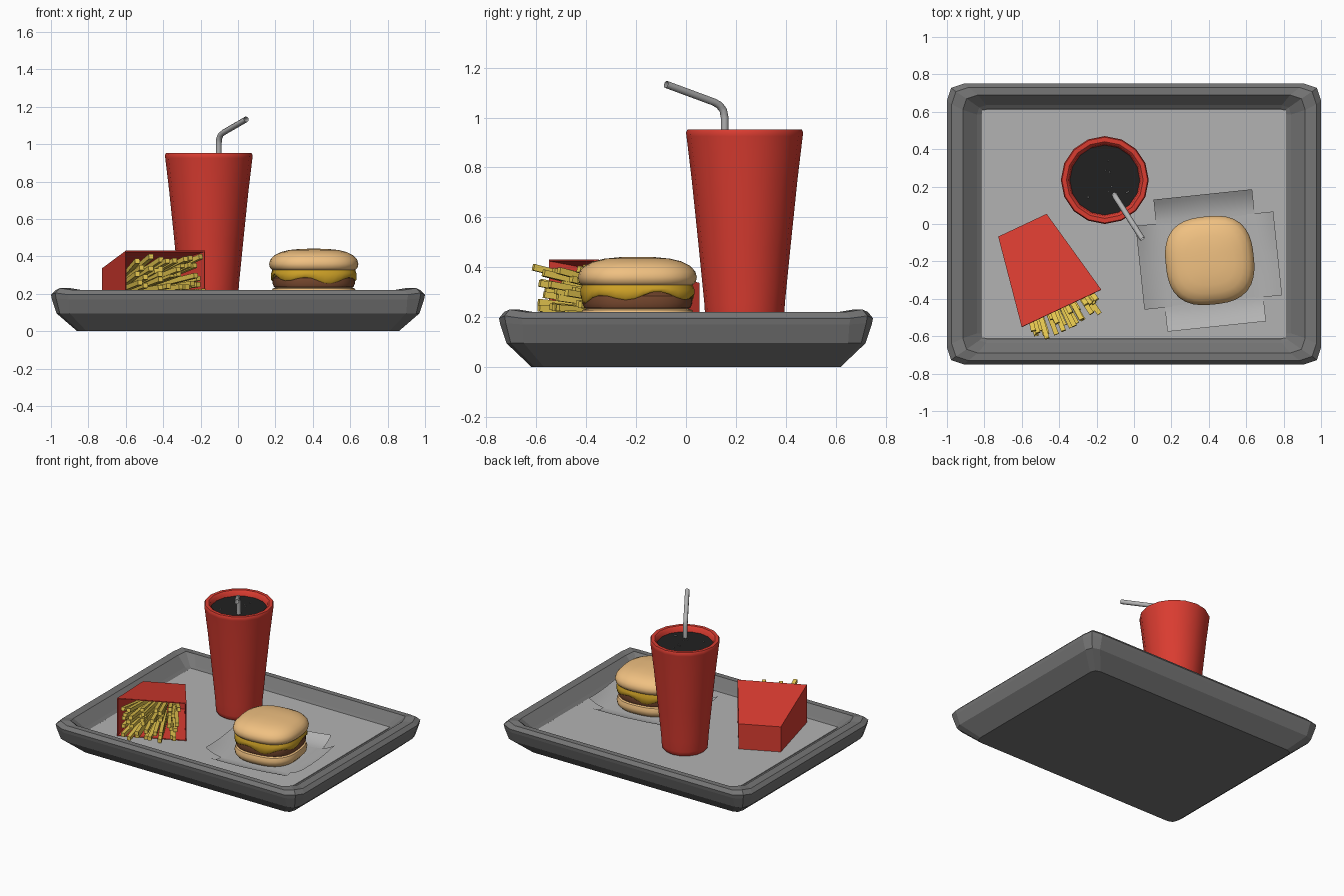
import bpy, bmesh, math, random
from math import sin, cos, pi, radians
from mathutils import Matrix, Vector

if "Cube" in bpy.data.objects:
    bpy.data.objects.remove(bpy.data.objects["Cube"])

random.seed(4)


def material(name, rgb):
    m = bpy.data.materials.new(name)
    m.diffuse_color = (*rgb, 1)
    m.use_nodes = True
    m.node_tree.nodes["Principled BSDF"].inputs["Base Color"].default_value = m.diffuse_color
    return m


RED = material("red_card", (0.70, 0.045, 0.03))
BUN = material("bun", (0.87, 0.53, 0.22))
PATTY = material("patty", (0.20, 0.07, 0.03))
CHEESE = material("cheese", (0.62, 0.36, 0.02))
FRY = material("fry", (0.80, 0.58, 0.08))
DRINK = material("drink", (0.015, 0.015, 0.015))
TRAY = material("tray_grey", (0.18, 0.18, 0.18))
PAPER = material("paper_grey", (0.45, 0.45, 0.45))


def finish(name, bm, mat, smooth=None, matrix=None):
    bmesh.ops.recalc_face_normals(bm, faces=bm.faces)
    me = bpy.data.meshes.new(name)
    bm.to_mesh(me)
    bm.free()
    if smooth:
        me.shade_smooth()
        me.set_sharp_from_angle(angle=radians(smooth))
    me.materials.append(mat)
    ob = bpy.data.objects.new(name, me)
    bpy.context.collection.objects.link(ob)
    if matrix:
        ob.matrix_world = matrix
    return ob


def loft(name, rings, mat, smooth=None, matrix=None):
    """Skin a list of equal-length point rings and cap both ends."""
    bm = bmesh.new()
    loops = [[bm.verts.new(p) for p in ring] for ring in rings]
    n = len(loops[0])
    for a, b in zip(loops, loops[1:]):
        for i in range(n):
            bm.faces.new((a[i], a[(i + 1) % n], b[(i + 1) % n], b[i]))
    bm.faces.new(loops[0])
    bm.faces.new(loops[-1])
    return finish(name, bm, mat, smooth, matrix)


def round_ring(r, z, n, power=2.0):
    """Circle (power 2) or rounded square (higher power)."""
    pts = []
    for i in range(n):
        a = 2 * pi * i / n
        k = r / (abs(cos(a)) ** power + abs(sin(a)) ** power) ** (1 / power)
        pts.append((k * cos(a), k * sin(a), z))
    return pts


# Tray: chamfered rectangular rings, corners of the rim slightly raised
def tray_ring(hx, hy, z, c, lift=0.0):
    pts = []
    for sx, sy in ((1, 1), (-1, 1), (-1, -1), (1, -1)):
        corner = [(hx, hy - c, 0), (hx - 0.25 * c, hy - 0.25 * c, lift), (hx - c, hy, 0)]
        if sx * sy < 0:
            corner.reverse()
        pts += [(sx * x, sy * y, z + dz) for x, y, dz in corner]
    return pts


loft("tray", [
    tray_ring(0.86, 0.62, 0, 0.05),
    tray_ring(0.97, 0.72, 0.095, 0.07),
    tray_ring(0.995, 0.745, 0.17, 0.09, 0.005),
    tray_ring(1.0, 0.75, 0.195, 0.09, 0.01),
    tray_ring(0.975, 0.73, 0.22, 0.09, 0.01),
    tray_ring(0.915, 0.69, 0.22, 0.08, 0.01),
    tray_ring(0.84, 0.635, 0.16, 0.05),
    tray_ring(0.815, 0.615, 0.145, 0.03)], TRAY)

# Paper liner on the tray floor
bm = bmesh.new()
bmesh.ops.create_cube(bm, size=1, matrix=Matrix.Translation((0, 0, 0.147)) @ Matrix.Diagonal((1.625, 1.22, 0.008, 1)))
finish("tray_liner", bm, PAPER)

# Drink cup with rolled rim
cup_at = Matrix.Translation((-0.156, 0.235, 0))
cup = [(0.143, 0.15), (0.153, 0.16), (0.157, 0.185), (0.162, 0.26), (0.184, 0.48), (0.212, 0.75),
       (0.233, 0.925), (0.235, 0.94), (0.229, 0.952), (0.205, 0.952), (0.193, 0.942), (0.185, 0.90)]
loft("cup", [round_ring(r, z, 16) for r, z in cup], RED, 40, cup_at)
loft("drink_surface", [round_ring(0.187, z, 16) for z in (0.90, 0.915)], DRINK, None, cup_at)

# Small bubbles on the drink
bm = bmesh.new()
for i in range(9):
    a, r = random.uniform(0, 2 * pi), random.uniform(0.04, 0.16)
    bmesh.ops.create_icosphere(bm, subdivisions=1, radius=random.uniform(0.002, 0.006),
                               matrix=Matrix.Translation((r * cos(a), r * sin(a), 0.916)))
finish("bubbles", bm, PAPER, 60, cup_at)

# Bent straw
path = [(-0.103, 0.155, 0.88), (-0.103, 0.155, 1.0), (-0.101, 0.149, 1.03), (-0.092, 0.133, 1.05),
        (-0.078, 0.112, 1.062), (0.045, -0.08, 1.133)]
straw = bpy.data.curves.new("straw", 'CURVE')
straw.dimensions = '3D'
straw.bevel_depth = 0.0155
straw.bevel_resolution = 2
spline = straw.splines.new('POLY')
spline.points.add(len(path) - 1)
for p, co in zip(spline.points, path):
    p.co = (*co, 1)
spline.use_smooth = True
straw.materials.append(PAPER)
bpy.context.collection.objects.link(bpy.data.objects.new("straw", straw))

# Burger: stacked rounded-square layers
burger_at = Matrix.Translation((0.405, -0.195, 0)) @ Matrix.Rotation(radians(6), 4, 'Z')


def layer(name, profile, mat):
    return loft(name, [round_ring(r, z, 40, 2.7) for r, z in profile], mat, 50, burger_at)


layer("bottom_bun", [(0.17, 0.155), (0.205, 0.16), (0.222, 0.18), (0.226, 0.205), (0.218, 0.228), (0.19, 0.238)], BUN)
layer("patty", [(0.19, 0.232), (0.21, 0.236), (0.218, 0.255), (0.216, 0.285), (0.19, 0.30)], PATTY)
layer("top_bun", [(0.19, 0.322), (0.216, 0.325), (0.232, 0.34), (0.236, 0.36), (0.230, 0.382), (0.210, 0.405),
                  (0.175, 0.423), (0.13, 0.434), (0.07, 0.44), (0.02, 0.441)], BUN)


# Melted cheese with a wavy lower edge
def cheese_ring(r, z, wave):
    return [(x, y, z + wave * (0.7 * sin(8 * pi * i / 40 * 1.5) + 0.5 * sin(4 * pi * i / 40 + 1)))
            for i, (x, y, z) in enumerate(round_ring(r, z, 40, 2.7))]


loft("cheese", [cheese_ring(0.205, 0.29, 0.018), cheese_ring(0.220, 0.278, 0.02), cheese_ring(0.226, 0.284, 0.02),
                cheese_ring(0.226, 0.31, 0.004), cheese_ring(0.218, 0.33, 0), cheese_ring(0.19, 0.335, 0)],
     CHEESE, 50, burger_at)

# Wrapper: cross-shaped sheet with four flaps curling upward
bm = bmesh.new()
HALF, REACH, STEPS = 0.265, 0.355, 6
bmesh.ops.create_grid(bm, x_segments=1, y_segments=1, size=HALF, matrix=Matrix.Translation((0, 0, 0.156)))
for k, (w, reach) in enumerate(((0.225, 0.365), (HALF, REACH), (0.225, 0.375), (HALF, REACH))):
    turn = Matrix.Rotation(k * pi / 2, 4, 'Z')
    prev = None
    for s in range(STEPS + 1):
        t = s / STEPS
        x = 0.22 + (reach - 0.22) * t
        row = [bm.verts.new(turn @ Vector((x, w * f, 0.157 + 0.05 * t * t * (0.75 + 0.25 * f * f))))
               for f in (-1, -0.5, 0, 0.5, 1)]
        if prev:
            for i in range(4):
                bm.faces.new((prev[i], row[i], row[i + 1], prev[i + 1]))
        prev = row
finish("burger_wrapper", bm, PAPER, 50, burger_at)

# Fries carton lying down: open-fronted tapered box
carton_at = Matrix.Translation((-0.388, -0.45, 0)) @ Matrix.Rotation(radians(25.2), 4, 'Z')
bm = bmesh.new()
front = [bm.verts.new(p) for p in ((-0.235, 0, 0.152), (0.235, 0, 0.152), (0.235, 0, 0.43), (-0.235, 0, 0.43))]
back = [bm.verts.new(p) for p in ((-0.143, 0.49, 0.152), (0.143, 0.49, 0.152), (0.143, 0.49, 0.337), (-0.143, 0.49, 0.337))]
for i in range(4):
    j = (i + 1) % 4
    bm.faces.new((front[i], front[j], back[j], back[i]))
bm.faces.new(back)
carton = finish("fries_carton", bm, RED, None, carton_at)
wall = carton.modifiers.new("wall", 'SOLIDIFY')
wall.thickness = 0.008
wall.offset = -1

# Fries: square sticks fanning out of the carton
bm = bmesh.new()
COLS, ROWS = 8, 5
for c in range(COLS):
    for r in range(ROWS):
        u = (c + 0.5) / COLS * 2 - 1 + random.uniform(-0.08, 0.08)
        v = (r + 0.5) / ROWS + random.uniform(-0.07, 0.07)
        tail = Vector((u * 0.115, 0.33, 0.175 + 0.12 * v))
        tip = Vector((u * 0.205 + random.uniform(-0.015, 0.015), random.uniform(-0.12, -0.03), 0.175 + 0.235 * v))
        d = tip - tail
        turn = d.to_track_quat('Y', 'Z').to_matrix().to_4x4()
        bmesh.ops.create_cube(bm, size=1, matrix=Matrix.Translation((tip + tail) / 2) @ turn
                              @ Matrix.Diagonal((0.026, d.length, 0.026, 1)))
finish("fries", bm, FRY, None, carton_at)
